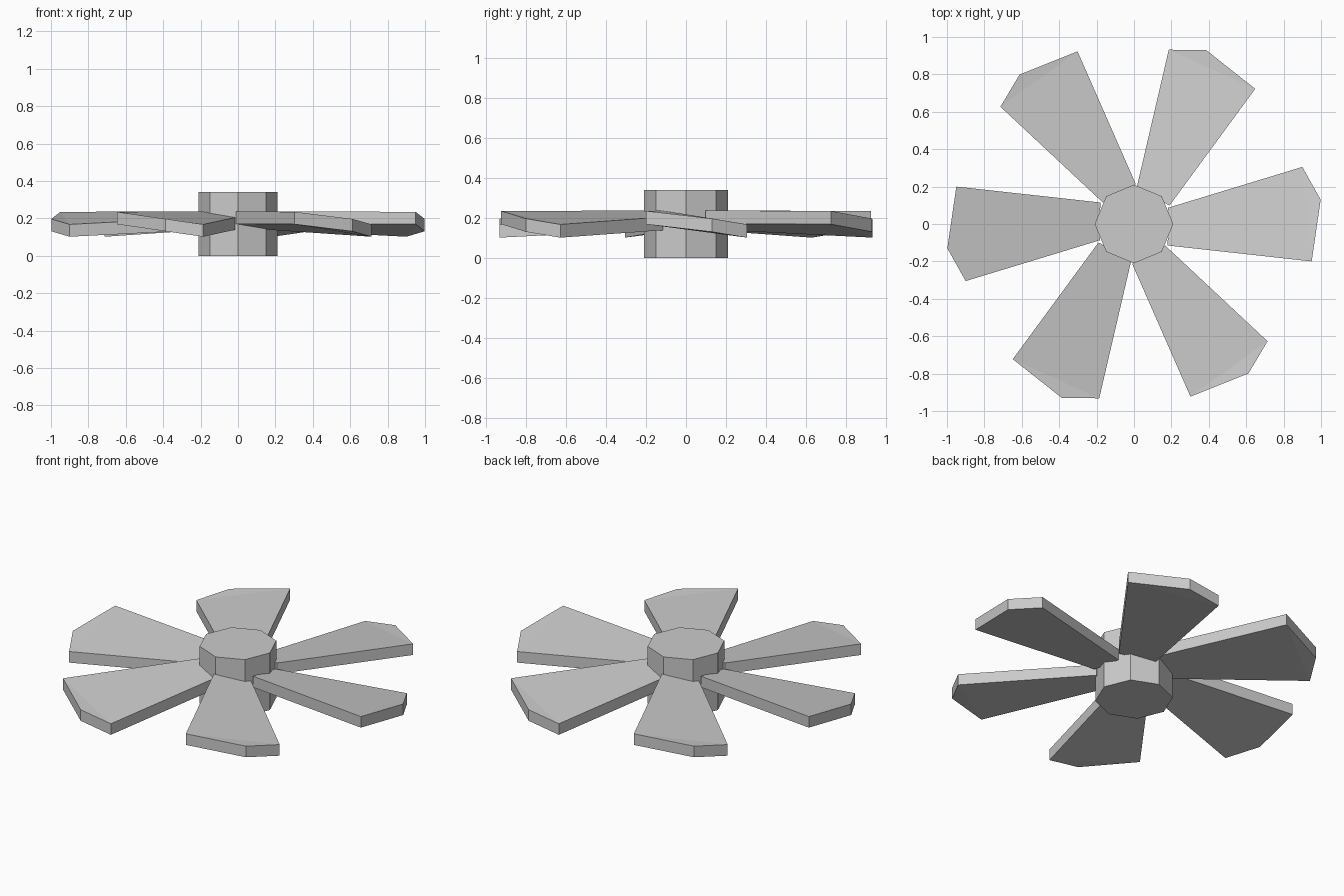
import bpy, bmesh, math
from mathutils import Matrix

if "Cube" in bpy.data.objects:
    bpy.data.objects.remove(bpy.data.objects["Cube"])

grey = bpy.data.materials.new("plain grey")
grey.diffuse_color = (0.6, 0.6, 0.6, 1)
grey.use_nodes = True
grey.node_tree.nodes["Principled BSDF"].inputs["Base Color"].default_value = grey.diffuse_color


def add_object(name, bm):
    bmesh.ops.recalc_face_normals(bm, faces=bm.faces)
    mesh = bpy.data.meshes.new(name)
    bm.to_mesh(mesh)
    bm.free()
    mesh.materials.append(grey)
    obj = bpy.data.objects.new(name, mesh)
    bpy.context.collection.objects.link(obj)
    return obj


# Octagonal hub with corners on the axes
HUB_R, HUB_H = 0.21, 0.34
bm = bmesh.new()
bmesh.ops.create_cone(bm, cap_ends=True, segments=8, radius1=HUB_R,
                      radius2=HUB_R, depth=HUB_H,
                      matrix=Matrix.Translation((0, 0, HUB_H / 2)))
# Make sure a corner lies on the x axis
if max(v.co.x for v in bm.verts) < HUB_R - 0.005:
    bmesh.ops.rotate(bm, verts=bm.verts, matrix=Matrix.Rotation(math.pi / 8, 3, 'Z'))
add_object("hub", bm)

# Pitched blade: x, y, top z (leading root, leading tip, middle tip, trailing tip, trailing root)
OUTLINE = [(0.18, -0.115, 0.237), (0.95, -0.2, 0.235), (0.998, 0.13, 0.197),
           (0.90, 0.305, 0.168), (0.183, 0.087, 0.205)]
THICKNESS = 0.066


def blade(index):
    bm = bmesh.new()
    top = [bm.verts.new(p) for p in OUTLINE]
    low = [bm.verts.new((x, y, z - THICKNESS)) for x, y, z in OUTLINE]
    for ring in (top, low):
        bm.faces.new((ring[0], ring[1], ring[3], ring[4]))
        bm.faces.new((ring[1], ring[2], ring[3]))
    for i in range(5):
        j = (i + 1) % 5
        bm.faces.new((top[i], low[i], low[j], top[j]))
    bmesh.ops.rotate(bm, verts=bm.verts,
                     matrix=Matrix.Rotation(math.radians(60 * index), 3, 'Z'))
    add_object(f"blade_{index + 1}", bm)


for k in range(6):
    blade(k)
